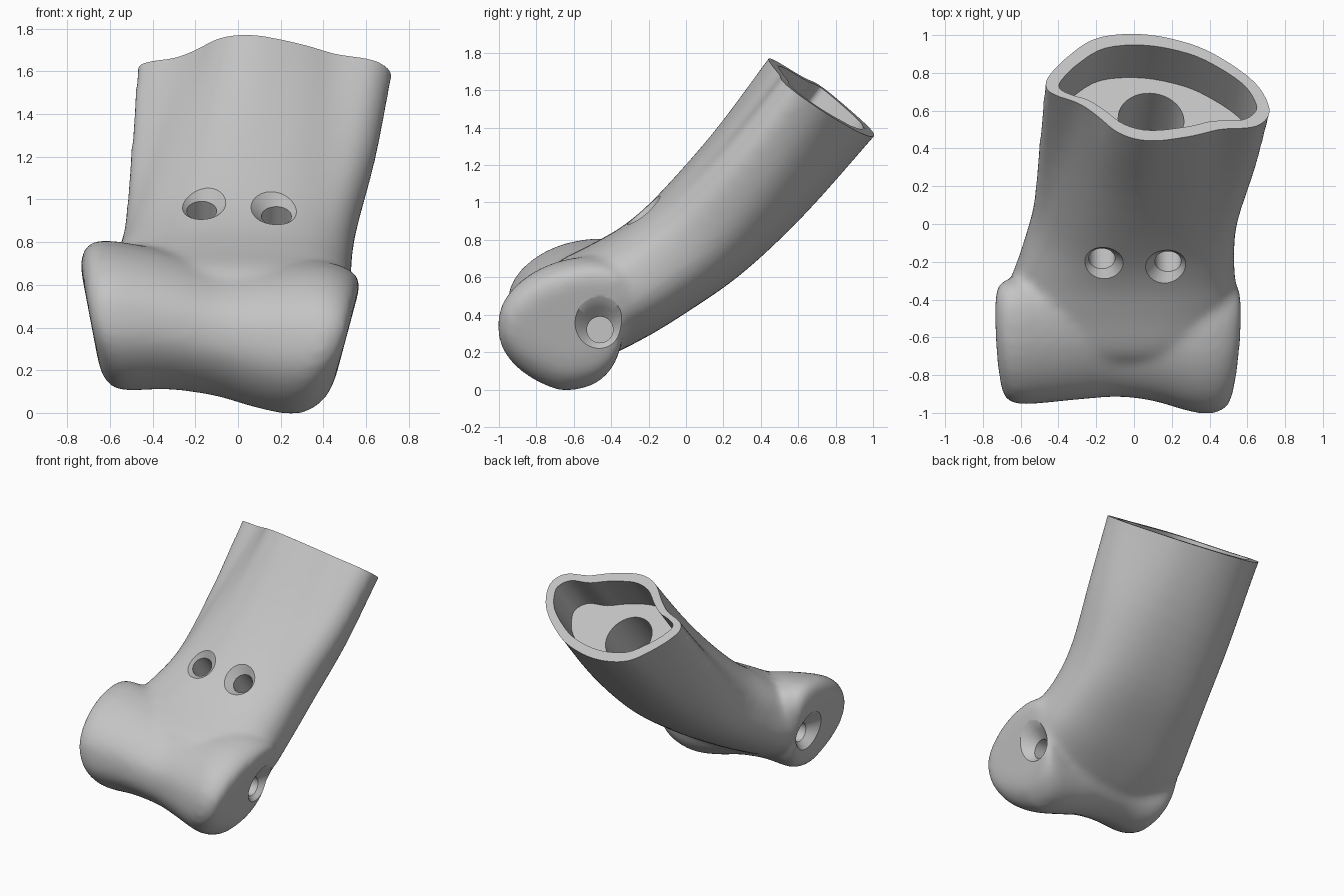
import bpy, bmesh, math
from mathutils import Vector

cube = bpy.data.objects.get("Cube")
if cube:
    bpy.data.objects.remove(cube)

bone_grey = bpy.data.materials.new("bone_grey")
bone_grey.use_nodes = True
GREY = (0.55, 0.55, 0.55, 1)
bone_grey.diffuse_color = GREY
bone_grey.node_tree.nodes["Principled BSDF"].inputs["Base Color"].default_value = GREY


def spline(points, steps, closed=False):
    """Smooth curve through tuples of any length."""
    n = len(points)
    out = []
    for i in range(n if closed else n - 1):
        ids = [i - 1, i, i + 1, i + 2]
        ids = [k % n if closed else min(max(k, 0), n - 1) for k in ids]
        quad = [points[k] for k in ids]
        for s in range(steps):
            t = s / steps
            out.append(tuple(
                b + t * (c - a) / 2 + t * t * (a - 2.5 * b + 2 * c - d / 2)
                + t ** 3 * (1.5 * (b - c) + (d - a) / 2)
                for a, b, c, d in zip(*quad)))
    if not closed:
        out.append(points[-1])
    return out


def add_loft(bm, rings):
    loops = [[bm.verts.new(p) for p in ring] for ring in rings]
    n = len(loops[0])
    faces = [bm.faces.new(loops[0]), bm.faces.new(loops[-1][::-1])]
    for a, b in zip(loops, loops[1:]):
        faces += [bm.faces.new((a[i], b[i], b[(i + 1) % n], a[(i + 1) % n])) for i in range(n)]
    bmesh.ops.recalc_face_normals(bm, faces=faces)


def make_object(name, bm):
    mesh = bpy.data.meshes.new(name)
    bm.to_mesh(mesh)
    bm.free()
    obj = bpy.data.objects.new(name, mesh)
    bpy.context.scene.collection.objects.link(obj)
    return obj


def modified_mesh(obj):
    """Mesh with all modifiers applied; the modifiers are then removed."""
    bpy.context.view_layer.update()
    graph = bpy.context.evaluated_depsgraph_get()
    mesh = bpy.data.meshes.new_from_object(obj.evaluated_get(graph))
    obj.modifiers.clear()
    return mesh


def carve(obj, cutter):
    """Subtract the cutter with the first solver that gives a sound result."""
    before = len(obj.data.polygons)
    for solver in ('EXACT', 'MANIFOLD', 'FLOAT'):
        mod = obj.modifiers.new(cutter.name, 'BOOLEAN')
        mod.operation = 'DIFFERENCE'
        mod.solver = solver
        mod.object = cutter
        mesh = modified_mesh(obj)
        if len(mesh.polygons) > before / 2 and len(mesh.polygons) != before:
            obj.data = mesh
            break
    bpy.data.objects.remove(cutter)


# Shaft outline: across (-1..1) and from back (0) to front (1)
outline = spline([
    (-1, .56), (-.88, .63), (-.71, .68), (-.54, .79), (-.34, .945), (-.07, 1),
    (.31, .93), (.56, .85), (.85, .82), (.98, .73), (1, .62), (.88, .41),
    (.61, .21), (.31, .07), (-.12, 0), (-.54, .06), (-.81, .26), (-.97, .45)], 4, True)


def rounded(u, v, power=2.6):
    a = math.atan2(2 * v - 1, u)
    c, s = math.cos(a), math.sin(a)
    r = (abs(c) ** power + abs(s) ** power) ** (-1 / power)
    return r * c, .5 + r * s / 2


def shaft_ring(front_y, front_z, back_y, back_z, left, right, blend, wide=1, deep=1):
    ring = []
    for u, v in outline:
        ru, rv = rounded(u, v)
        u, v = wide * (u + blend * (ru - u)), .5 + deep * (v + blend * (rv - v) - .5)
        ring.append(Vector(((left + right) / 2 + u * (right - left) / 2,
                            back_y + v * (front_y - back_y),
                            back_z + v * (front_z - back_z))))
    return ring


# Shaft stations: front point, back point, side limits, roundness
stations = [
    (.54, 1.90, 1.08, 1.44, -.47, .76, 0),
    (.44, 1.77, .985, 1.33, -.475, .725, 0),
    (.15, 1.38, .63, .93, -.505, .65, .4),
    (-.15, 1.04, .30, .62, -.535, .555, .8),
    (-.33, .88, .00, .41, -.60, .53, 1),
    (-.50, .78, -.25, .26, -.67, .535, 1),
    (-.70, .67, -.45, .18, -.64, .49, 1),
    (-.79, .52, -.65, .25, -.5, .38, 1)]
bm = bmesh.new()
add_loft(bm, [shaft_ring(*s) for s in spline(stations, 4)])

# Joint end, lofted sideways: x, front, back, bottom, top
joint = [
    (-.685, -.86, -.41, .25, .61), (-.67, -.92, -.35, .16, .71),
    (-.59, -.955, -.32, .105, .785), (-.35, -.935, -.34, .11, .745),
    (-.1, -.915, -.36, .08, .67), (.1, -.935, -.36, .03, .675),
    (.3, -.99, -.35, -.005, .69), (.42, -1.005, -.34, .01, .665),
    (.5, -.97, -.34, .08, .61), (.52, -.9, -.4, .18, .54)]
rings = []
for x, front, back, bottom, top in spline(joint, 3):
    ring = []
    for i in range(48):
        u, v = math.cos(i * math.tau / 48), math.sin(i * math.tau / 48)
        u, v = (math.copysign(abs(w) ** .8, w) for w in (u, v))
        lean = u * v if u < 0 or v > 0 else 0
        y = (front + back) / 2 + u * (back - front) / 2 + .12 * max(u, 0) * max(v, 0)
        z = (bottom + top) / 2 + v * (top - bottom) / 2 + .1 * lean
        ring.append((x + (.07 + .38 * x) * (z - .4), y, z))
    rings.append(ring)
add_loft(bm, rings)
bone = make_object("bone_end", bm)

# Blend both volumes into one surface
remesh = bone.modifiers.new("Blend", 'REMESH')
remesh.mode = 'VOXEL'
remesh.voxel_size = .02
smooth = bone.modifiers.new("Soften", 'SMOOTH')
smooth.factor = .5
smooth.iterations = 18
blended = modified_mesh(bone)
if blended.polygons:
    bone.data = blended

# Flat slanted cut across the shaft
axis = Vector((.113, .744, 1)).normalized()
cut_point = Vector((0, 0, 2.106))
bm = bmesh.new()
bm.from_mesh(bone.data)
bmesh.ops.bisect_plane(bm, geom=bm.verts[:] + bm.edges[:] + bm.faces[:],
                       plane_co=cut_point, plane_no=axis, clear_outer=True)
bmesh.ops.remove_doubles(bm, verts=bm.verts[:], dist=.002)
bmesh.ops.holes_fill(bm, edges=[e for e in bm.edges if e.is_boundary])
bmesh.ops.recalc_face_normals(bm, faces=bm.faces[:])
bm.to_mesh(bone.data)
bm.free()
bone.data.update()


def to_plane(p, depth):
    return p - axis * ((p - cut_point).dot(axis) + depth)


def bore(name, point, inward, profile):
    """Round cutter from (depth, radius) pairs along the inward direction."""
    turn = Vector(inward).to_track_quat('Z', 'Y')
    bm = bmesh.new()
    add_loft(bm, [[Vector(point) + turn @ Vector((r * math.cos(i * math.tau / 40),
                                                  r * math.sin(i * math.tau / 40), d))
                   for i in range(40)] for d, r in profile])
    return make_object(name, bm)


# Socket in the shaft, then the central canal below its floor
inner = shaft_ring(*stations[1], wide=.875, deep=.8)
bm = bmesh.new()
add_loft(bm, [[to_plane(p, d) for p in inner] for d in (-.1, .29)])
cutters = [make_object("socket_cutter", bm),
           bore("canal_cutter", (.09, .55, 1.32), -axis, [(-.1, .175), (.32, .175)])]

# Countersunk screw holes: two on the front, one on each side
screw = [(-.06, .18), (0, .12), (.05, .07), (.34, .07)]
for name, point, inward in (
        ("front_right", (-.17, -.215, .985), (0, .64, -.77)),
        ("front_left", (.18, -.23, .96), (0, .64, -.77)),
        ("side_left", (.49, -.46, .32), (-1, 0, 0)),
        ("side_right", (-.67, -.47, .42), (1, 0, 0))):
    cutters.append(bore(name + "_hole_cutter", point, inward, screw))
for cutter in cutters:
    carve(bone, cutter)

bone.data.materials.clear()
bone.data.materials.append(bone_grey)
bpy.ops.object.select_all(action='DESELECT')
bone.select_set(True)
bpy.context.view_layer.objects.active = bone
bpy.ops.object.shade_smooth_by_angle(angle=math.radians(35))
